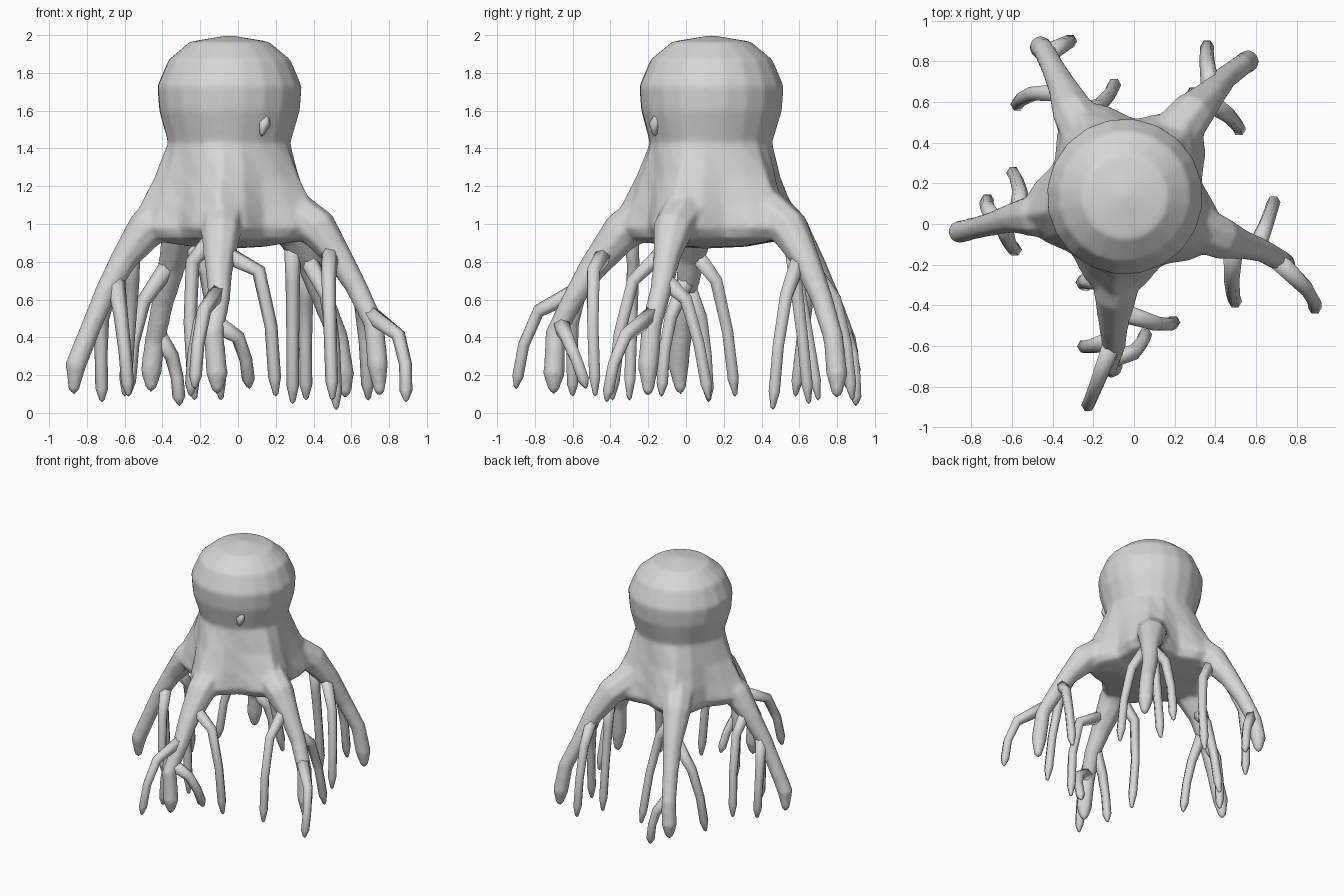
import bpy
import bmesh
from math import cos, sin, tau, radians
from mathutils import Vector

default_cube = bpy.data.objects.get("Cube")
if default_cube:
    bpy.data.objects.remove(default_cube, do_unlink=True)

# Single plain grey material
grey = bpy.data.materials.new("plain_grey")
grey.use_nodes = True
grey.diffuse_color = (0.68, 0.68, 0.68, 1)
grey.node_tree.nodes["Principled BSDF"].inputs["Base Color"].default_value = grey.diffuse_color


def finish(name, bm):
    """Turn a bmesh into a smooth shaded grey object."""
    bmesh.ops.recalc_face_normals(bm, faces=bm.faces)
    mesh = bpy.data.meshes.new(name)
    bm.to_mesh(mesh)
    bm.free()
    mesh.materials.append(grey)
    for poly in mesh.polygons:
        poly.use_smooth = True
    obj = bpy.data.objects.new(name, mesh)
    bpy.context.collection.objects.link(obj)
    return obj


def bridge(bm, rings):
    """Join successive vertex rings with quads."""
    for lower, upper in zip(rings, rings[1:]):
        count = len(lower)
        for i in range(count):
            j = (i + 1) % count
            bm.faces.new((lower[i], lower[j], upper[j], upper[i]))


def cap(bm, ring, point):
    """Close a ring with a fan of triangles."""
    centre = bm.verts.new(point)
    for i, vert in enumerate(ring):
        bm.faces.new((vert, ring[(i + 1) % len(ring)], centre))


def add_tube(bm, path, radii, sides=6):
    """Tapered tube through the path with a blunt pointed end."""
    points = [Vector(p) for p in path]
    rings = []
    for k, point in enumerate(points):
        before = points[max(k - 1, 0)]
        after = points[min(k + 1, len(points) - 1)]
        turn = Vector((0, 0, -1)).rotation_difference(after - before)
        ring = []
        for i in range(sides):
            angle = tau * i / sides
            offset = Vector((cos(angle), sin(angle), 0)) * radii[k]
            ring.append(bm.verts.new(point + turn @ offset))
        rings.append(ring)
    bridge(bm, rings)
    cap(bm, rings[0], points[0])
    cap(bm, rings[-1], points[-1] - Vector((0, 0, radii[-1])))


def root(side, path, rootlets):
    """Main root on the body plus rootlets: (place along root, elbow, tip)."""
    add_tube(body, path, (0.14, 0.108, 0.075, 0.06, 0.056, 0.058, 0.03), sides=8)
    for number, (place, elbow, tip) in enumerate(rootlets, start=1):
        node = int(place)
        start = Vector(path[node]).lerp(Vector(path[node + 1]), place - node)
        elbow, tip = Vector(elbow), Vector(tip)
        knee = elbow.lerp(tip, 0.45) + (elbow - start) * 0.12
        knee.z = elbow.z + (tip.z - elbow.z) * 0.45
        ankle = knee.lerp(tip, 0.75)
        rootlet = bmesh.new()
        add_tube(rootlet, (start, elbow, knee, ankle, tip),
                 (0.05, 0.038, 0.034, 0.034, 0.014))
        finish(f"{side}_rootlet_{number}", rootlet)


# Body: rounded head, waist and five flared shoulders over the roots
LOBES = 5
SEGMENTS = 20
FIRST_LOBE = radians(-97)
PROFILE = (  # height, radius between roots, radius over roots
    (1.965, 0.21, 0.21), (1.87, 0.325, 0.325), (1.73, 0.385, 0.385),
    (1.6, 0.375, 0.375), (1.43, 0.322, 0.33), (1.25, 0.345, 0.405),
    (1.1, 0.37, 0.485), (0.98, 0.385, 0.55), (0.92, 0.36, 0.48),
    (0.88, 0.18, 0.2),
)
body = bmesh.new()
body_rings = []
for height, valley, crest in PROFILE:
    ring = []
    for i in range(SEGMENTS):
        angle = tau * i / SEGMENTS
        weight = (0.5 + 0.5 * cos(LOBES * angle)) ** 1.2
        reach = valley + (crest - valley) * weight
        around = angle + FIRST_LOBE
        ring.append(body.verts.new((reach * cos(around) - 0.045,
                                    reach * sin(around) + 0.135, height)))
    body_rings.append(ring)
bridge(body, body_rings)
cap(body, body_rings[0], (-0.045, 0.135, 2))
cap(body, body_rings[-1], (-0.03, 0.1, 0.87))

# Small thorn on the front of the waist
thorn = bmesh.new()
add_tube(thorn, ((0.15, -0.14, 1.6), (0.14, -0.165, 1.53), (0.125, -0.165, 1.48)),
         (0.012, 0.032, 0.016), sides=5)
finish("front_thorn", thorn)

# Roots, spreading from under the body
root("front",
     ((-0.07, -0.08, 1.13), (-0.09, -0.35, 0.95), (-0.1, -0.5, 0.76),
      (-0.1, -0.6, 0.6), (-0.13, -0.69, 0.42), (-0.11, -0.7, 0.2),
      (-0.11, -0.7, 0.12)),
     ((1.5, (0.11, -0.49, 0.75), (0.2, -0.48, 0.1)),
      (3.7, (0, -0.63, 0.4), (0.06, -0.53, 0.14)),
      (2.7, (-0.18, -0.78, 0.54), (-0.23, -0.9, 0.14)),
      (2.7, (-0.2, -0.6, 0.48), (-0.25, -0.6, 0.1)),
      (0.8, (-0.24, -0.28, 0.8), (-0.23, -0.3, 0.08))))

root("left",
     ((0.17, 0.04, 1.13), (0.43, -0.07, 0.97), (0.53, -0.1, 0.83),
      (0.63, -0.13, 0.66), (0.72, -0.18, 0.47), (0.74, -0.2, 0.25),
      (0.75, -0.2, 0.11)),
     ((3.7, (0.85, -0.32, 0.41), (0.89, -0.42, 0.07)),
      (2.7, (0.65, 0, 0.6), (0.69, 0.12, 0.08)),
      (1.6, (0.48, -0.28, 0.7), (0.5, -0.39, 0.08))))

root("back_left",
     ((0.12, 0.34, 1.13), (0.29, 0.55, 0.97), (0.38, 0.64, 0.8),
      (0.45, 0.72, 0.6), (0.53, 0.78, 0.4), (0.56, 0.8, 0.2),
      (0.57, 0.8, 0.1)),
     ((2, (0.36, 0.79, 0.6), (0.36, 0.88, 0.08)),
      (1.7, (0.47, 0.53, 0.62), (0.52, 0.46, 0.03)),
      (1, (0.29, 0.58, 0.7), (0.29, 0.65, 0.06))))

root("back_right",
     ((-0.19, 0.36, 1.13), (-0.3, 0.55, 0.97), (-0.35, 0.67, 0.78),
      (-0.4, 0.77, 0.58), (-0.44, 0.85, 0.38), (-0.46, 0.87, 0.22),
      (-0.46, 0.87, 0.13)),
     ((3.8, (-0.35, 0.88, 0.3), (-0.31, 0.9, 0.05)),
      (1.8, (-0.5, 0.64, 0.59), (-0.58, 0.58, 0.1)),
      (1, (-0.17, 0.58, 0.75), (-0.09, 0.7, 0.08))))

root("right",
     ((-0.25, 0.09, 1.13), (-0.49, 0.04, 0.97), (-0.6, 0.03, 0.82),
      (-0.7, 0, 0.64), (-0.78, -0.02, 0.45), (-0.86, -0.04, 0.25),
      (-0.87, -0.03, 0.12)),
     ((1.7, (-0.56, 0.16, 0.7), (-0.6, 0.26, 0.1)),
      (2.5, (-0.62, -0.08, 0.51), (-0.58, -0.13, 0.1)),
      (2.8, (-0.72, 0.08, 0.5), (-0.72, 0.12, 0.07))))

# Fuse the body and main roots into one skin with soft joints
body_and_roots = finish("body_and_roots", body)
fuse = body_and_roots.modifiers.new("fuse", "REMESH")
fuse.mode = "VOXEL"
fuse.voxel_size = 0.014
fuse.use_smooth_shade = True
soften = body_and_roots.modifiers.new("soften", "SMOOTH")
soften.factor = 0.5
soften.iterations = 8
